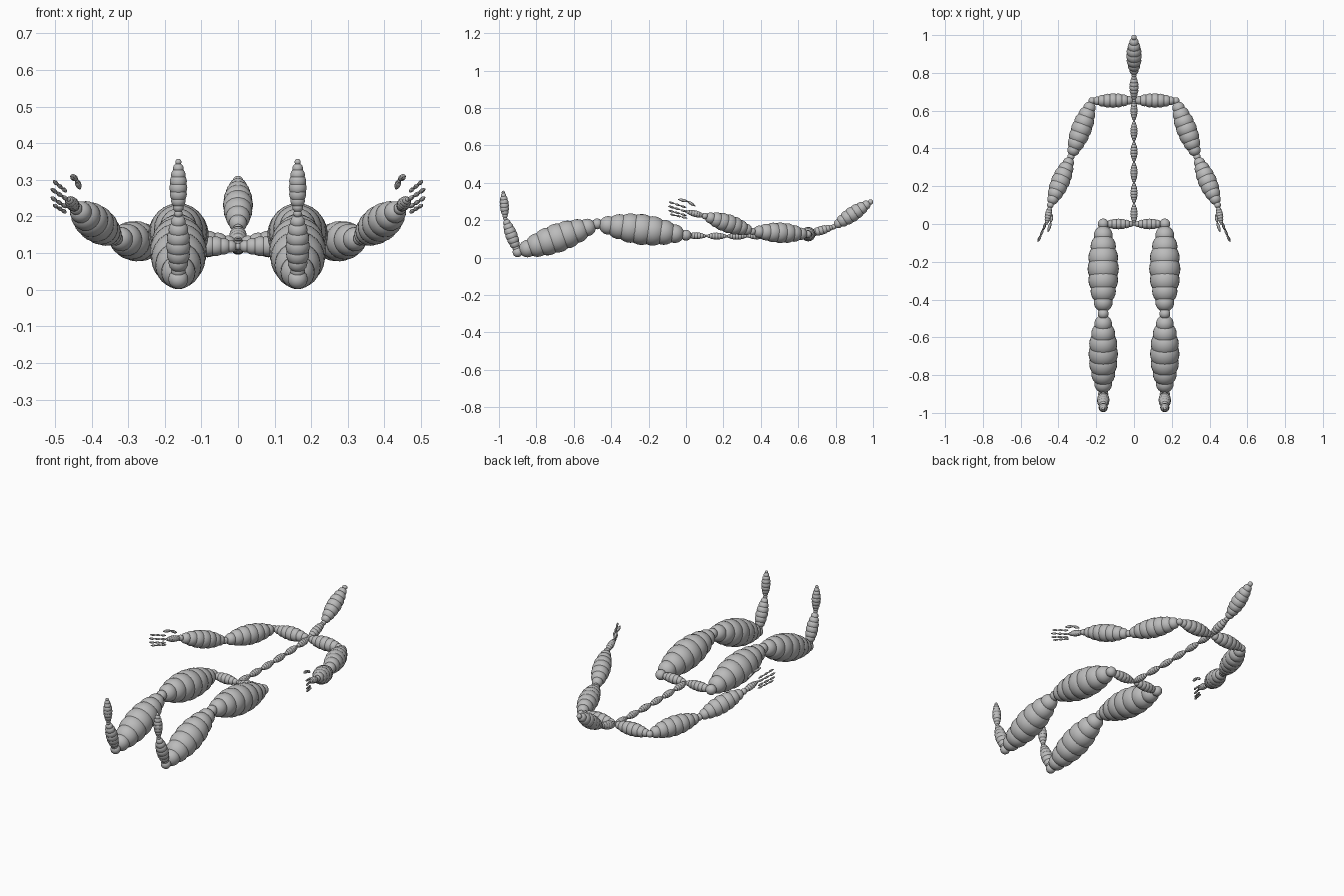
import bpy, bmesh
from math import sin, pi
from mathutils import Vector, Matrix

cube = bpy.data.objects.get("Cube")
if cube:
    bpy.data.objects.remove(cube, do_unlink=True)

BEADS = 9          # spheres along each bone
END, SWELL = 0.06, 0.113   # end radius and mid swelling, relative to bone length

grey = bpy.data.materials.new("plain grey")
grey.use_nodes = True
grey.diffuse_color = (0.5, 0.5, 0.5, 1)
grey.node_tree.nodes["Principled BSDF"].inputs["Base Color"].default_value = (0.5, 0.5, 0.5, 1)


def chain(name, points, side=1, segments=24):
    """String of beads that swells in the middle of every bone."""
    pts = [Vector((p[0] * side, p[1], p[2])) for p in points]
    bm = bmesh.new()
    for a, b in zip(pts, pts[1:]):
        length = (b - a).length
        for i in range(BEADS):
            t = i / (BEADS - 1)
            radius = length * (END + SWELL * sin(pi * t))
            bmesh.ops.create_uvsphere(bm, u_segments=segments, v_segments=segments // 2,
                                      radius=radius, matrix=Matrix.Translation(a.lerp(b, t)))
    for f in bm.faces:
        f.smooth = True
    mesh = bpy.data.meshes.new(name)
    bm.to_mesh(mesh)
    bm.free()
    mesh.materials.append(grey)
    bpy.context.collection.objects.link(bpy.data.objects.new(name, mesh))


def straight(a, b, bones):
    """Evenly spaced joints between two points."""
    a, b = Vector(a), Vector(b)
    return [a.lerp(b, i / bones) for i in range(bones + 1)]


# Joints on the centre line
pelvis, chest = (0, 0, 0.118), (0, 0.655, 0.125)
skull_base, crown = (0, 0.79, 0.165), (0, 0.987, 0.297)

# Spine with a slight sag, then neck and head
spine = straight(pelvis, chest, 6)
for i, p in enumerate(spine):
    p.z -= 0.007 * sin(pi * i / 6)
chain("spine", spine, segments=16)
chain("neck", [chest, skull_base])
chain("head", [skull_base, crown])

# Joints of one limb pair
hip, knee = (0.163, 0, 0.12), (0.163, -0.475, 0.18)
ankle, ball, toe_tip = (0.163, -0.9, 0.029), (0.163, -0.966, 0.208), (0.163, -0.977, 0.349)
shoulder, elbow = (0.222, 0.652, 0.125), (0.334, 0.355, 0.14)
wrist, palm = (0.443, 0.1, 0.222), (0.463, 0, 0.247)

# Finger roots and tips
fingers = {
    "index_finger": ((0.469, 0, 0.268), (0.504, -0.09, 0.297)),
    "middle_finger": ((0.466, 0, 0.246), (0.51, -0.094, 0.275)),
    "ring_finger": ((0.468, 0, 0.225), (0.51, -0.092, 0.252)),
    "little_finger": ((0.47, 0.005, 0.211), (0.504, -0.085, 0.232)),
}
thumb = [(0.432, 0.048, 0.276), (0.441, 0.008, 0.301), (0.455, -0.04, 0.311)]

for label, side in (("left", 1), ("right", -1)):
    # Leg
    chain(f"{label}_hip", [pelvis, hip], side)
    chain(f"{label}_thigh", [hip, knee], side)
    chain(f"{label}_shin", [knee, ankle], side)
    chain(f"{label}_foot", [ankle, ball], side)
    chain(f"{label}_toes", [ball, toe_tip], side)
    # Arm
    chain(f"{label}_collarbone", [chest, shoulder], side)
    chain(f"{label}_upper_arm", [shoulder, elbow], side)
    chain(f"{label}_forearm", [elbow, wrist], side)
    chain(f"{label}_hand", [wrist, palm], side, 16)
    # Fingers
    chain(f"{label}_thumb", thumb, side, 12)
    for name, (root, tip) in fingers.items():
        chain(f"{label}_{name}", straight(root, tip, 3), side, 12)
